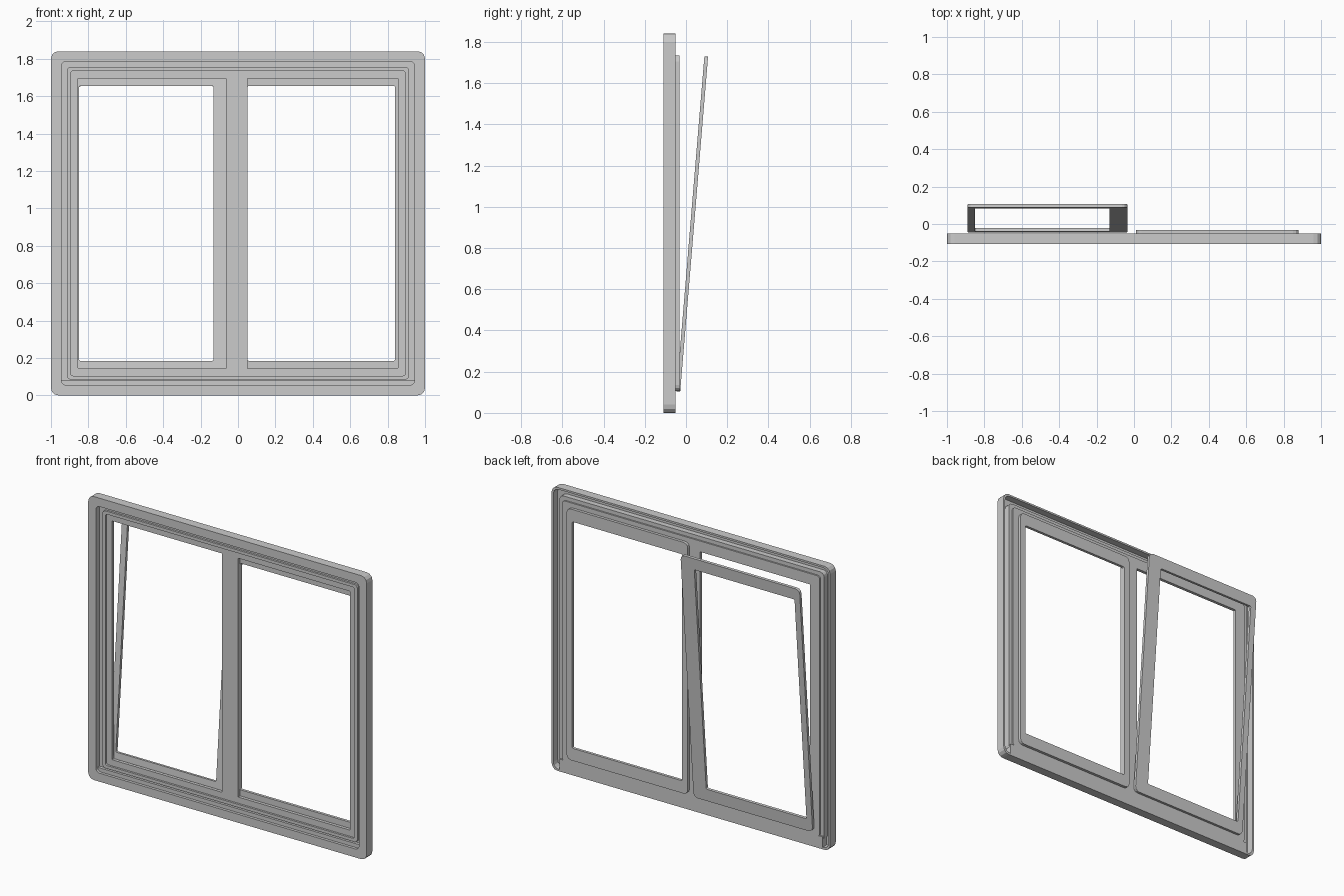
import bpy, bmesh, math

cube = bpy.data.objects.get("Cube")
if cube:
    bpy.data.objects.remove(cube, do_unlink=True)

grey = bpy.data.materials.new("light_grey")
grey.use_nodes = True
colour = (0.6, 0.6, 0.6, 1)
grey.diffuse_color = colour
grey.node_tree.nodes["Principled BSDF"].inputs["Base Color"].default_value = colour


def rounded_rect(x0, x1, z0, z1, r, steps=3):
    """Corner points of a rounded rectangle, counter-clockwise from the front."""
    corners = [(x1 - r, z1 - r), (x0 + r, z1 - r), (x0 + r, z0 + r), (x1 - r, z0 + r)]
    points = []
    for k, (cx, cz) in enumerate(corners):
        for s in range(steps + 1):
            a = math.pi / 2 * (k + s / steps)
            points.append((cx + r * math.cos(a), cz + r * math.sin(a)))
    return points


def make_ring(name, sections):
    """Bridge a closed series of (x0, x1, z0, z1, radius, y) outlines."""
    bm = bmesh.new()
    loops = [[bm.verts.new((x, s[5], z)) for x, z in rounded_rect(*s[:5])] for s in sections]
    n = len(loops[0])
    for i, a in enumerate(loops):
        b = loops[(i + 1) % len(loops)]
        for j in range(n):
            k = (j + 1) % n
            bm.faces.new((a[j], a[k], b[k], b[j]))
    bmesh.ops.recalc_face_normals(bm, faces=bm.faces)
    return finish(name, bm)


def make_box(name, x, y, z):
    bm = bmesh.new()
    bmesh.ops.create_cube(bm, size=1)
    for v in bm.verts:
        v.co = [r[0] if c < 0 else r[1] for c, r in zip(v.co, (x, y, z))]
    return finish(name, bm)


def finish(name, bm):
    mesh = bpy.data.meshes.new(name)
    bm.to_mesh(mesh)
    bm.free()
    mesh.materials.append(grey)
    obj = bpy.data.objects.new(name, mesh)
    bpy.context.collection.objects.link(obj)
    return obj


def make_sash(name, outer, opening):
    """Flat sash whose origin lies on its lower front edge."""
    t = 0.018
    return make_ring(name, [(*outer, 0.03, 0), (*opening, 0.008, 0),
                            (*opening, 0.008, t), (*outer, 0.03, t)])


# Outer frame: stepped profile of (inset, depth), from the front lip round to the back lip
HEIGHT = 1.84
front, back = -0.108, -0.05
profile = [(0, front), (0.055, front), (0.055, -0.07), (0.085, -0.07), (0.085, -0.083),
           (0.105, -0.083), (0.105, -0.07), (0.145, -0.07), (0.145, back), (0.075, back),
           (0.075, -0.06), (0.05, -0.06), (0.05, -0.095), (0.012, -0.095),
           (0.012, back), (0, back)]
make_ring("outer_frame", [(i - 1, 1 - i, i, HEIGHT - i, max(0.004, 0.04 - i * 0.25), y)
                          for i, y in profile])

# Centre post and back sill
make_box("centre_post", (-0.065, 0.05), (-0.07, back), (0.12, HEIGHT - 0.12))
make_box("back_sill", (-0.945, 0.945), (-0.09, back), (0.003, 0.08))

# Fixed sash on the left, tilted sash on the right hinged at its lower edge
base = 0.105
fixed = make_sash("fixed_sash", (0.01, 0.88, 0, 1.63), (0.05, 0.84, 0.08, 1.55))
fixed.location = (0, back, base)
tilted = make_sash("tilted_sash", (-0.89, -0.035, 0, 1.63), (-0.85, -0.13, 0.08, 1.555))
tilted.location = (0, -0.046, base)
tilted.rotation_euler.x = -0.083
